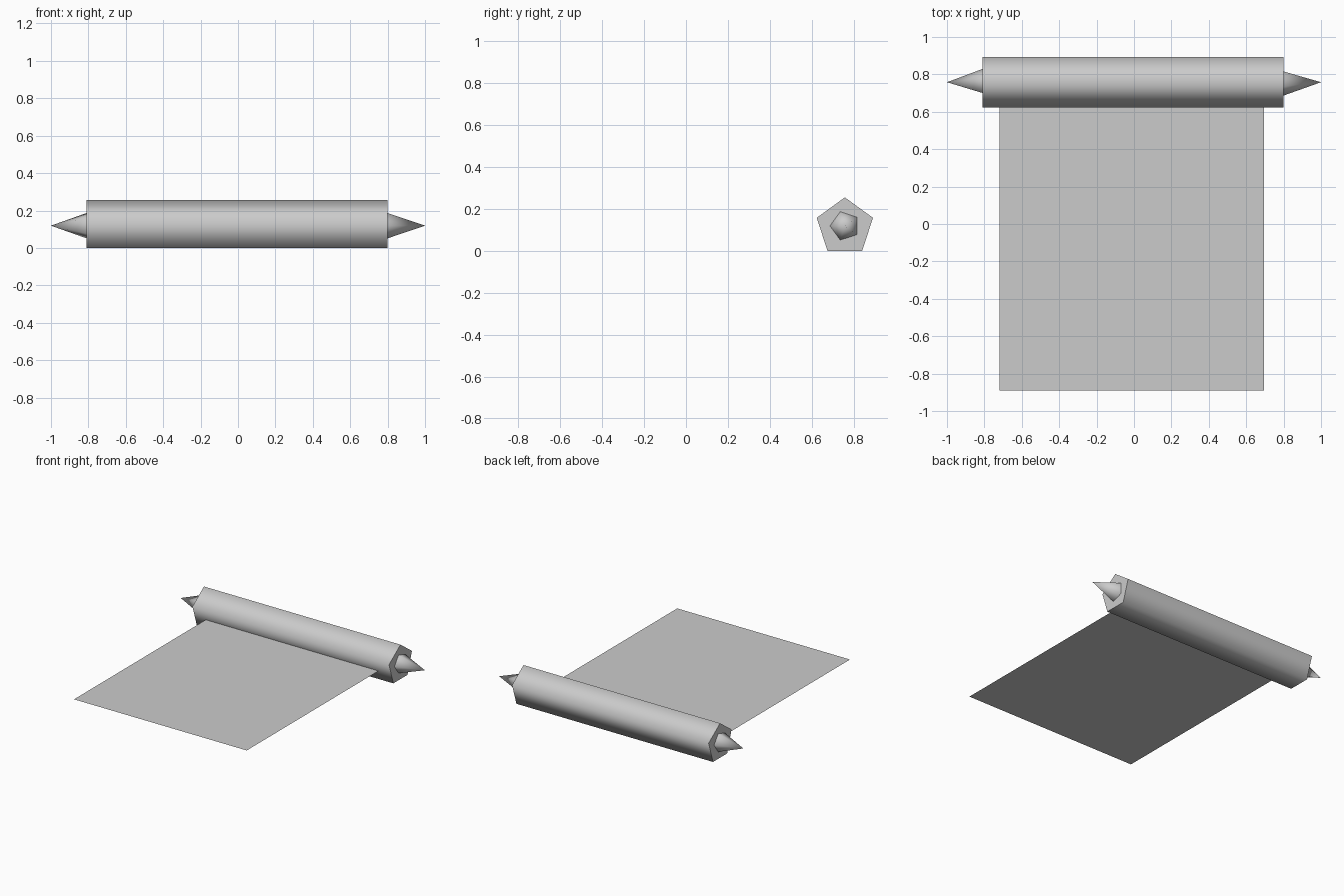
import bpy
from math import pi, radians
from mathutils import Matrix

cube = bpy.data.objects.get("Cube")
if cube:
    bpy.data.objects.remove(cube, do_unlink=True)

grey = bpy.data.materials.new("plain_grey")
grey.use_nodes = True
grey.diffuse_color = (0.6, 0.6, 0.6, 1)
grey.node_tree.nodes["Principled BSDF"].inputs["Base Color"].default_value = (0.6, 0.6, 0.6, 1)

AXIS_Y, ROLL_Z, SPIKE_Z = 0.758, 0.114, 0.119


def finish(name, smooth=True):
    ob = bpy.context.object
    ob.name = name
    ob.data.materials.append(grey)
    if smooth:
        bpy.ops.object.shade_smooth_by_angle(angle=radians(80))
    return ob


def five_sided(name, r1, r2, x0, x1, z, corner):
    """Five-sided prism or cone along x; corner is a base vertex direction in the yz plane."""
    bpy.ops.mesh.primitive_cone_add(vertices=5, radius1=r1, radius2=r2, depth=abs(x1 - x0))
    ob = bpy.context.object
    side = 1 if x1 > x0 else -1
    # first vertex lies along local +y; lay the axis along x, then roll to the corner
    lay = Matrix.Rotation(side * pi / 2, 4, 'Y')
    ob.data.transform(Matrix.Rotation(corner, 4, 'X') @ lay)
    ob.location = ((x0 + x1) / 2, AXIS_Y, z)
    return finish(name)


# Pentagonal roller with one corner up
five_sided("roller", 0.141, 0.141, -0.81, 0.80, ROLL_Z, pi / 2)

# Pointed handles, turned half round from each other
five_sided("left_spike", 0.071, 0, 0.80, 1.0, SPIKE_Z, pi)
five_sided("right_spike", 0.071, 0, -0.81, -1.0, SPIKE_Z, 0)

# Flat unrolled sheet running into the roller
bpy.ops.mesh.primitive_plane_add(size=1)
sheet = finish("sheet", smooth=False)
x0, x1, y0, y1 = -0.72, 0.695, -0.89, 0.72
sheet.data.transform(Matrix.Diagonal((x1 - x0, y1 - y0, 1, 1)))
sheet.location = ((x0 + x1) / 2, (y0 + y1) / 2, 0.073)
